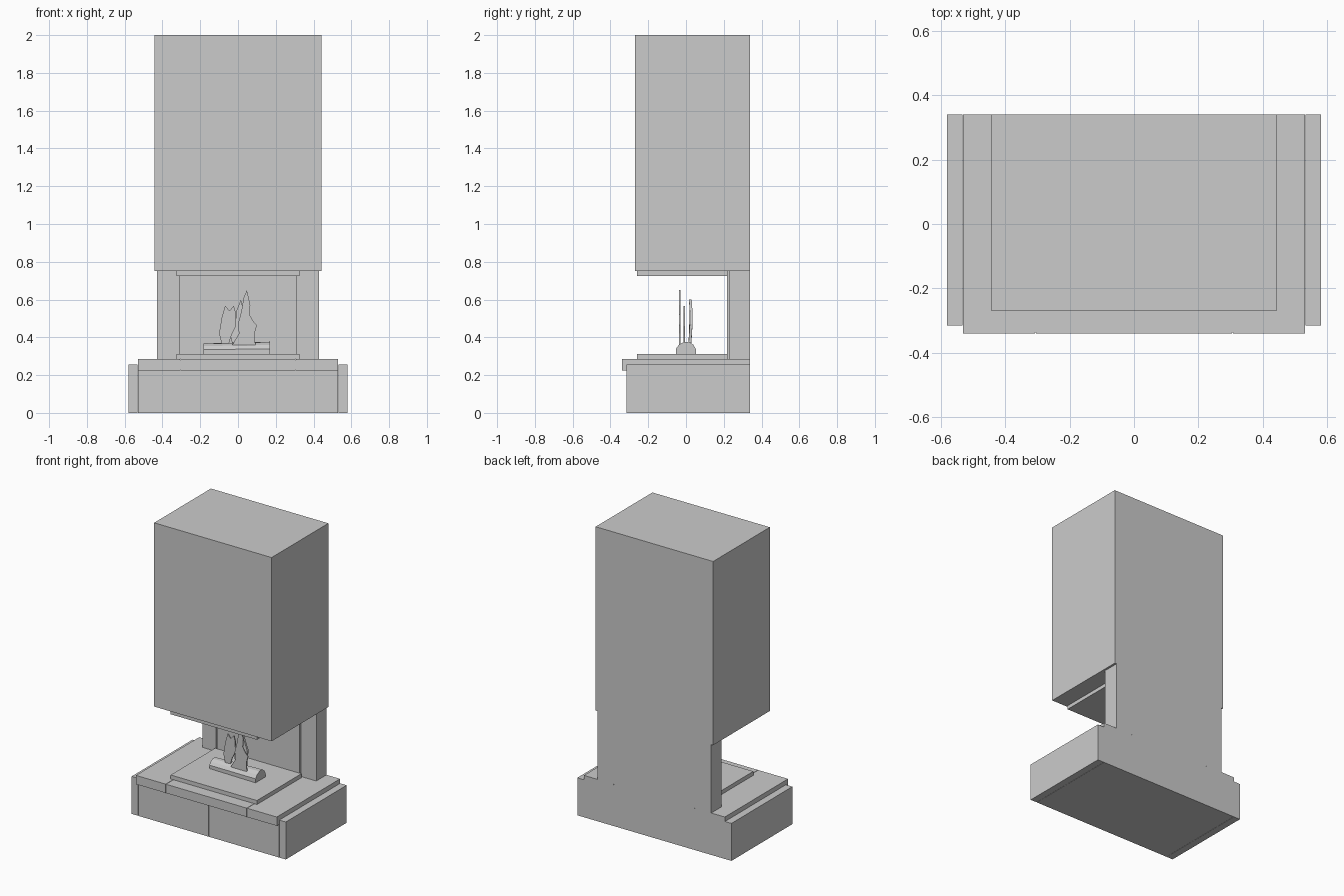
import bpy, math
from mathutils import Vector


def mesh(name, verts, faces):
    me = bpy.data.meshes.new(name)
    me.from_pydata(verts, [], faces)
    me.update()
    ob = bpy.data.objects.new(name, me)
    bpy.context.collection.objects.link(ob)
    return ob


def box(name, x0, x1, y0, y1, z0, z1):
    v = [(x, y, z) for z in (z0, z1) for x, y in ((x0, y0), (x1, y0), (x1, y1), (x0, y1))]
    f = [(3, 2, 1, 0), (4, 5, 6, 7)] + [(i, (i + 1) % 4, (i + 1) % 4 + 4, i + 4) for i in range(4)]
    return mesh(name, v, f)


def prism(name, rings):
    n = len(rings[0])
    f = [tuple(range(n)), tuple(range(2 * n - 1, n - 1, -1))]
    f += [(i, i + n, (i + 1) % n + n, (i + 1) % n) for i in range(n)]
    return mesh(name, rings[0] + rings[1], f)


G = 0.0015  # half width of the joints between stones

# Base: core, corner strips and front panels with narrow joints
box("base_core", -0.53, 0.53, -0.311, 0.34, 0, 0.226)
for s, side in ((-1, "left"), (1, "right")):
    a, b = sorted((s * (0.53 + G), s * 0.58))
    box("base_strip_" + side, a, b, -0.315, 0.34, 0, 0.255)
    a, b = sorted((s * G, s * (0.53 - G)))
    box("base_panel_" + side, a, b, -0.315, -0.31, 0, 0.226)

# Hearth slab: core plus three stones with joints
box("hearth_core", -0.529, 0.529, -0.336, 0.34, 0.226, 0.281)
for i, (a, b) in enumerate(((-0.53, -0.305 - G), (-0.305 + G, 0.305 - G), (0.305 + G, 0.53))):
    box("hearth_stone_%d" % (i + 1), a, b, -0.34, 0.34, 0.225, 0.285)

# Rear pillars, back wall and firebox lining
box("pillar_left", -0.428, -0.325, 0.23, 0.34, 0.285, 0.75)
box("pillar_right", 0.325, 0.428, 0.23, 0.34, 0.285, 0.75)
box("back_wall", -0.325, 0.325, 0.235, 0.34, 0.285, 0.75)
box("back_panel", -0.31, 0.31, 0.217, 0.236, 0.285, 0.75)
box("fire_tray", -0.325, 0.325, -0.26, 0.22, 0.285, 0.312)
box("top_lip", -0.325, 0.325, -0.26, 0.22, 0.725, 0.75)

# Chimney hood
box("hood", -0.442, 0.442, -0.27, 0.34, 0.75, 2.0)

# Faceted log with a flat bottom, slightly thicker at the right end
profile = [(-0.05, 0), (-0.05, 0.025), (-0.035, 0.045), (-0.012, 0.058),
           (0.015, 0.06), (0.036, 0.045), (0.048, 0.025), (0.048, 0)]
prism("log", [[(x, y * k, 0.312 + z * k) for y, z in profile]
              for x, k in ((-0.183, 0.92), (0.17, 1.08))])


# Flames: thin upright outlines, each on its own depth
def flame(name, outline, y, half, lean=0.0):
    rings = [[(x, y + d + lean * math.sin((z - 0.34) * 10), z) for x, z in outline]
             for d in (-half, half)]
    return prism(name, rings)


flame("flame_tall", [(-0.03, 0.36), (0.005, 0.42), (0.0, 0.47), (0.018, 0.54), (0.03, 0.61),
                     (0.047, 0.65), (0.065, 0.57), (0.06, 0.52), (0.085, 0.48),
                     (0.1, 0.465), (0.088, 0.42), (0.092, 0.36)], -0.033, 0.003)
flame("flame_left", [(-0.085, 0.36), (-0.1, 0.42), (-0.085, 0.51), (-0.068, 0.567),
                     (-0.045, 0.54), (-0.022, 0.567), (-0.012, 0.53), (-0.01, 0.46),
                     (-0.035, 0.41), (-0.05, 0.36)], -0.01, 0.004)
flame("flame_back", [(-0.03, 0.36), (-0.04, 0.42), (-0.01, 0.48), (-0.008, 0.54), (0.015, 0.6),
                     (0.03, 0.54), (0.055, 0.47), (0.05, 0.36)], 0.018, 0.007, 0.01)
